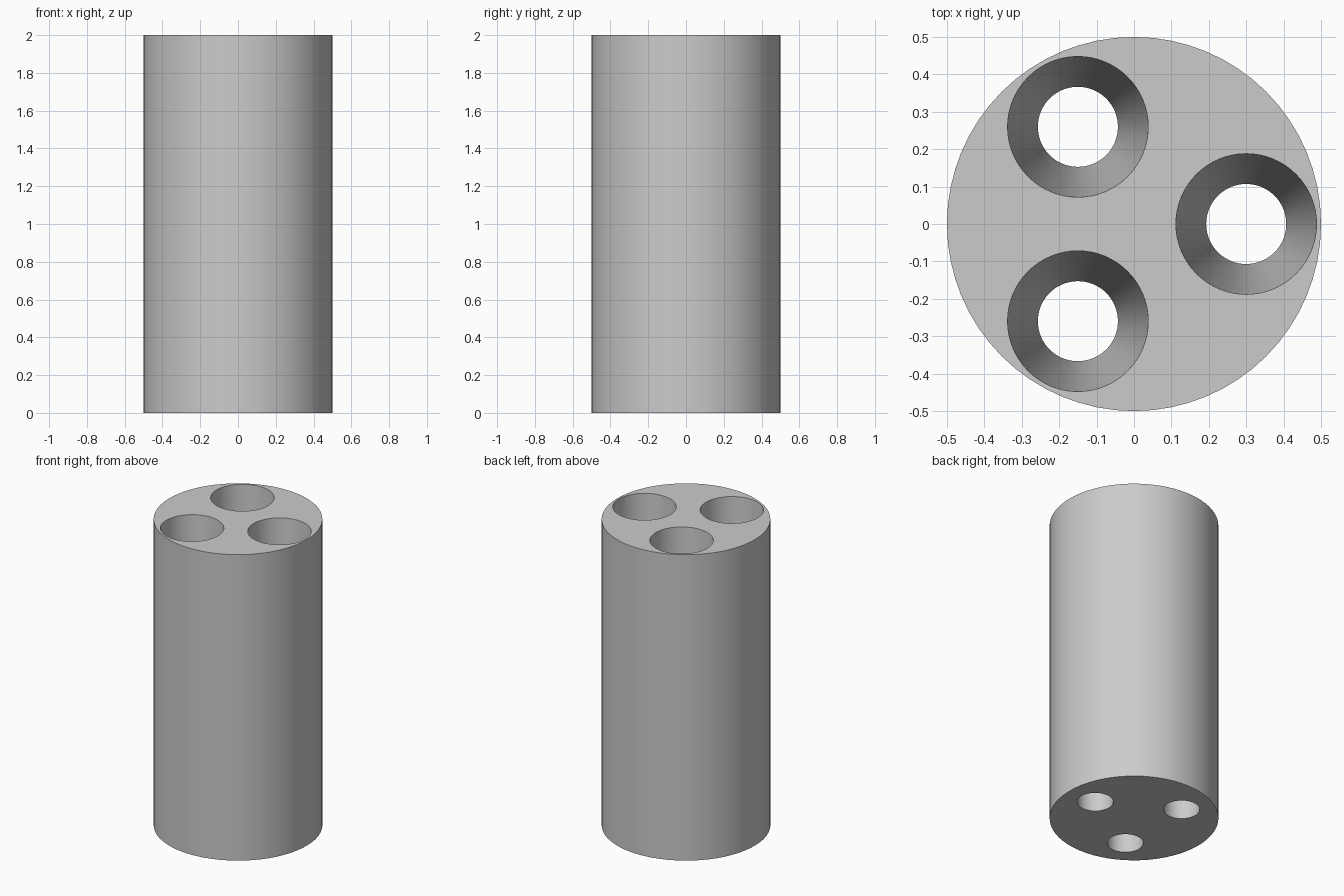
import bpy
from math import cos, sin, tau, radians

HEIGHT = 2.0
BODY_RADIUS = 0.5
HOLE_RING = 0.3
HOLE_TOP, HOLE_BOTTOM = 0.188, 0.107
HOLES = 3
OVERSHOOT = 0.1

if "Cube" in bpy.data.objects:
    bpy.data.objects.remove(bpy.data.objects["Cube"], do_unlink=True)

# Plain grey material
grey = bpy.data.materials.new("grey")
grey.use_nodes = True
colour = (0.6, 0.6, 0.6, 1)
grey.diffuse_color = colour
grey.node_tree.nodes["Principled BSDF"].inputs["Base Color"].default_value = colour

# Cylindrical body
bpy.ops.mesh.primitive_cylinder_add(vertices=64, radius=BODY_RADIUS, depth=HEIGHT,
                                    location=(0, 0, HEIGHT / 2))
body = bpy.context.object
body.name = "cylinder_body"
body.data.materials.append(grey)


def cut_tapered_hole(angle):
    """Cut one hole right through the body, wide at the top."""
    extra = (HOLE_TOP - HOLE_BOTTOM) / HEIGHT * OVERSHOOT
    bpy.ops.mesh.primitive_cone_add(
        vertices=64, radius1=HOLE_BOTTOM - extra, radius2=HOLE_TOP + extra,
        depth=HEIGHT + 2 * OVERSHOOT,
        location=(HOLE_RING * cos(angle), HOLE_RING * sin(angle), HEIGHT / 2))
    cutter = bpy.context.object
    cutter.name = "hole_cutter"
    cutter.hide_render = True
    cutter.data.materials.append(grey)
    cut = body.modifiers.new("tapered hole", 'BOOLEAN')
    cut.operation = 'DIFFERENCE'
    cut.solver = 'EXACT'
    cut.object = cutter
    bpy.context.view_layer.objects.active = body
    bpy.ops.object.modifier_apply(modifier=cut.name)
    bpy.data.objects.remove(cutter, do_unlink=True)


# Three holes spaced evenly around the axis
for i in range(HOLES):
    cut_tapered_hole(tau * i / HOLES)

# Smooth walls with crisp rims
bpy.ops.object.select_all(action='DESELECT')
body.select_set(True)
bpy.context.view_layer.objects.active = body
bpy.ops.object.shade_smooth_by_angle(angle=radians(30))
